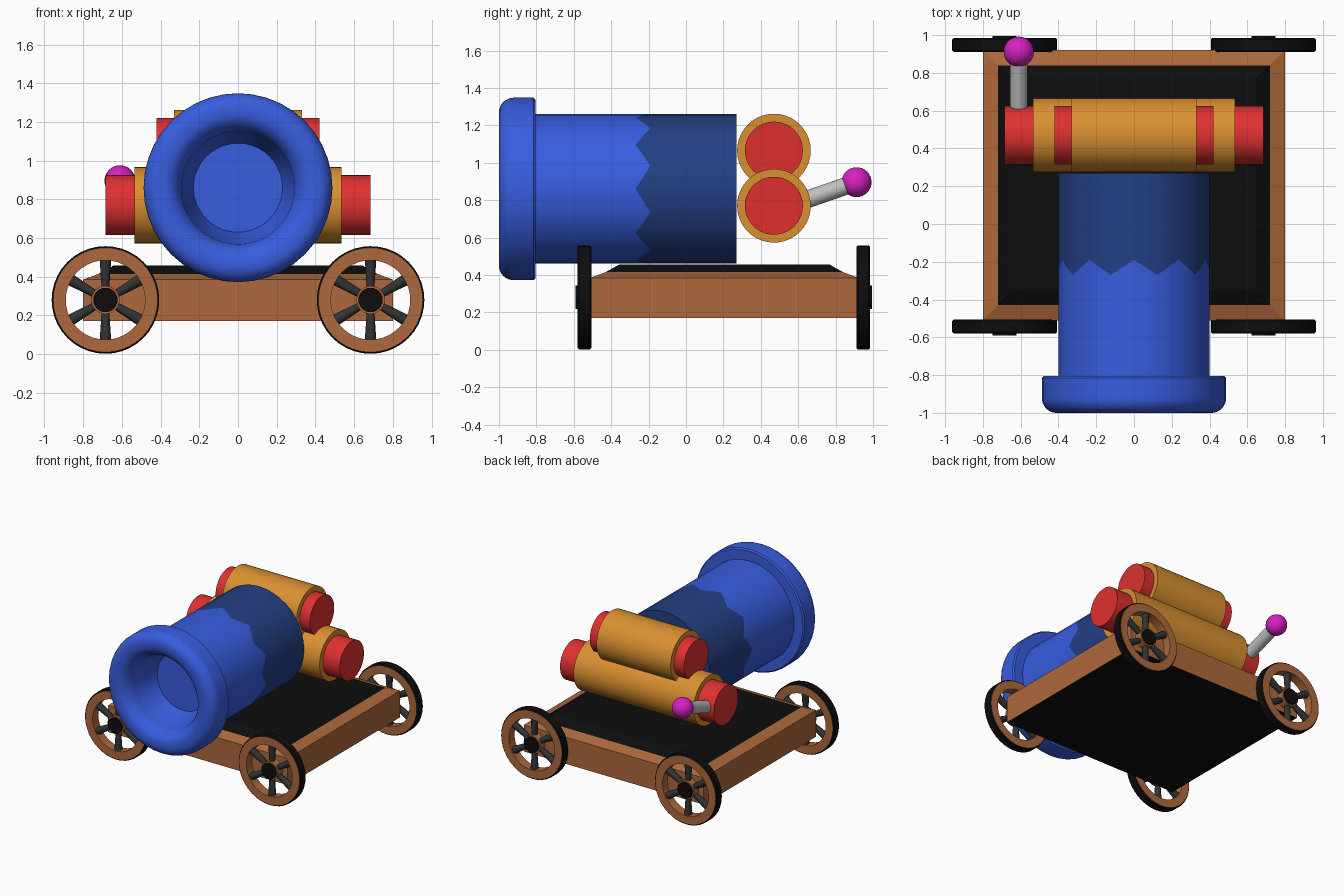
import bpy, bmesh
from math import sin, cos, pi, radians, atan2, hypot

if "Cube" in bpy.data.objects:
    bpy.data.objects.remove(bpy.data.objects["Cube"])


def material(name, r, g, b):
    m = bpy.data.materials.new(name)
    m.use_nodes = True
    m.diffuse_color = (r, g, b, 1)
    m.node_tree.nodes["Principled BSDF"].inputs["Base Color"].default_value = (r, g, b, 1)
    return m


blue = material("bright blue", 0.04, 0.11, 0.74)
navy = material("navy", 0.017, 0.05, 0.23)
brown = material("brown wood", 0.42, 0.14, 0.045)
orange = material("orange", 0.70, 0.28, 0.03)
red = material("red", 0.74, 0.03, 0.03)
black = material("black", 0.004, 0.004, 0.004)
charcoal = material("charcoal", 0.03, 0.033, 0.035)
grey = material("light grey", 0.52, 0.52, 0.52)
magenta = material("magenta", 0.68, 0.015, 0.53)


def finish(name, bm, mats, loc=(0, 0, 0), rot=(0, 0, 0), smooth=True):
    bmesh.ops.remove_doubles(bm, verts=bm.verts, dist=1e-5)
    bmesh.ops.recalc_face_normals(bm, faces=bm.faces)
    mesh = bpy.data.meshes.new(name)
    bm.to_mesh(mesh)
    bm.free()
    for m in mats:
        mesh.materials.append(m)
    ob = bpy.data.objects.new(name, mesh)
    bpy.context.collection.objects.link(ob)
    ob.location, ob.rotation_euler = loc, rot
    if smooth:
        bpy.ops.object.select_all(action="DESELECT")
        ob.select_set(True)
        bpy.context.view_layer.objects.active = ob
        bpy.ops.object.shade_smooth_by_angle(angle=radians(35))
    return ob


def lathe(name, profile, mats, bands=None, axis="y", segs=40, shift=None, **kw):
    """Turn (radius, height) points around an axis; bands gives a material index per strip."""
    bm = bmesh.new()
    rings = []
    for i, (r, h) in enumerate(profile):
        ring = []
        for k in range(segs):
            a = 2 * pi * k / segs
            u, v = r * sin(a), r * cos(a)
            d = h + (shift(i, k) if shift else 0)
            ring.append(bm.verts.new({"x": (d, u, v), "y": (u, d, v), "z": (u, v, d)}[axis]))
        rings.append(ring)
    for i in range(len(rings) - 1):
        for k in range(segs):
            n = (k + 1) % segs
            f = bm.faces.new((rings[i][k], rings[i][n], rings[i + 1][n], rings[i + 1][k]))
            f.material_index = bands[i] if bands else 0
    return finish(name, bm, mats, **kw)


def rod(name, r0, r1, h0, h1, mat, **kw):
    return lathe(name, [(0, h0), (r0, h0), (r1, h1), (0, h1)], [mat], **kw)


def arc(cr, ch, ar, ah, start, end, steps=8):
    angles = [radians(start + (end - start) * i / steps) for i in range(steps + 1)]
    return [(cr + ar * cos(a), ch + ah * sin(a)) for a in angles]


# Barrel: bore, rounded muzzle, flange and a body with a zigzag rear coat
muzzle = [(0, -0.70), (0.23, -0.70)]
muzzle += arc(0.39, -0.88, 0.10, 0.12, 180, 270) + arc(0.41, -0.92, 0.078, 0.08, 270, 360)
muzzle += [(0.488, -0.815), (0.478, -0.805), (0.40, -0.805)]
zig = len(muzzle)
profile = muzzle + [(0.40, -0.23), (0.40, 0.27), (0, 0.27)]
bands = [0] * zig + [1, 1]


def zigzag(i, k):
    return 0.04 * (1, 0, -1, 0)[k % 4] if i == zig else 0


lathe("barrel", profile, [blue, navy], bands, shift=zigzag, loc=(0, 0, 0.86))

# Cart bed: wooden sides and sloping lip, black deck and underside
bm = bmesh.new()
loops = []
for inset, z in ((0, 0.17), (0, 0.385), (0.08, 0.415), (0.155, 0.457)):
    x, y0, y1 = 0.80 - inset, -0.51 + inset, 0.92 - inset
    loops.append([bm.verts.new(p) for p in ((-x, y0, z), (x, y0, z), (x, y1, z), (-x, y1, z))])
for i in range(3):
    for k in range(4):
        n = (k + 1) % 4
        f = bm.faces.new((loops[i][k], loops[i][n], loops[i + 1][n], loops[i + 1][k]))
        f.material_index = 1 if i == 2 else 0
for loop in (loops[0], loops[-1]):
    bm.faces.new(loop).material_index = 1
finish("cart_bed", bm, [brown, black], smooth=False)

# Wheels: wooden ring with black tread, hub and six tapered spokes
ring = [(0.205, -0.037), (0.270, -0.037), (0.278, -0.029),
        (0.278, 0.029), (0.270, 0.037), (0.205, 0.037), (0.205, -0.037)]
for end, y in (("front", -0.543), ("rear", 0.948)):
    for side, x in (("left", 0.685), ("right", -0.685)):
        at = (x, y, 0.28)
        tag = f"{end}_{side}"
        lathe(f"{tag}_wheel_rim", ring, [brown, black], [0, 1, 1, 1, 0, 0], loc=at)
        rod(f"{tag}_hub_collar", 0.073, 0.073, -0.035, 0.035, brown, segs=24, loc=at)
        rod(f"{tag}_hub", 0.063, 0.063, -0.047, 0.047, black, segs=24, loc=at)
        for k in range(6):
            rod(f"{tag}_spoke_{k + 1}", 0.019, 0.030, 0.05, 0.212, charcoal, axis="z",
                segs=12, loc=at, rot=(0, k * pi / 3, 0))

# Rollers: orange drums with red cores
for name, z, drum, core in (("lower", 0.77, 0.535, 0.685), ("upper", 1.065, 0.33, 0.42)):
    at = (0, 0.47, z)
    rod(f"{name}_drum", 0.197, 0.197, -drum, drum, orange, axis="x", loc=at)
    rod(f"{name}_core", 0.155, 0.155, -core, core, red, axis="x", loc=at)

# Lever with ball knob on the lower roller
dy, dz = 0.33, 0.115
rod("lever_rod", 0.047, 0.047, 0, hypot(dy, dz), grey, segs=24,
    loc=(-0.61, 0.58, 0.78), rot=(atan2(dz, dy), 0, 0))
lathe("lever_knob", arc(0, 0, 0.08, 0.08, -90, 90, 16), [magenta], segs=32,
      loc=(-0.61, 0.912, 0.896))
